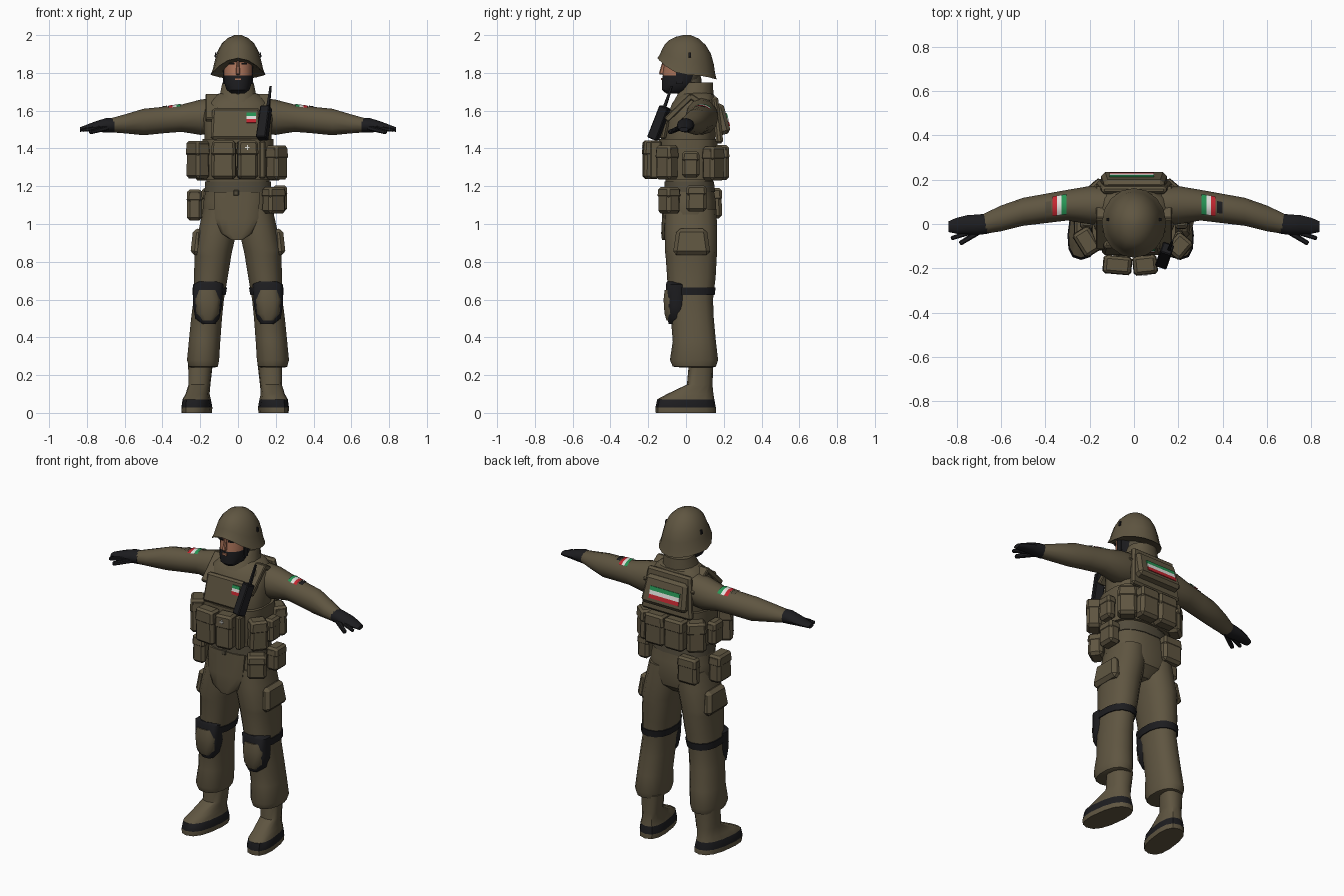
import bpy, bmesh, math
from mathutils import Matrix, Vector, Euler

if "Cube" in bpy.data.objects:
    bpy.data.objects.remove(bpy.data.objects["Cube"])

COLORS = {
    "olive": (0.115, 0.092, 0.053), "dark_olive": (0.085, 0.071, 0.045),
    "black": (0.012, 0.012, 0.014), "skin": (0.40, 0.17, 0.10),
    "white": (0.75, 0.75, 0.72), "red": (0.55, 0.02, 0.03), "green": (0.02, 0.30, 0.09),
}
MATS = {}
for key, c in COLORS.items():
    MATS[key] = bpy.data.materials.new(key)
    MATS[key].diffuse_color = (*c, 1)


def finish(name, bm, mats, smooth=38):
    bmesh.ops.recalc_face_normals(bm, faces=bm.faces[:])
    me = bpy.data.meshes.new(name)
    bm.to_mesh(me)
    bm.free()
    ob = bpy.data.objects.new(name, me)
    bpy.context.collection.objects.link(ob)
    for m in mats:
        me.materials.append(MATS[m])
    bpy.ops.object.select_all(action='DESELECT')
    ob.select_set(True)
    bpy.context.view_layer.objects.active = ob
    bpy.ops.object.shade_smooth_by_angle(angle=math.radians(smooth))
    return ob


def skin(name, rings, mats, closed=True, caps=True, rule=None):
    """Bridge successive point rings; rule(face centre) picks the material."""
    bm = bmesh.new()
    vs = [[bm.verts.new(p) for p in r] for r in rings]
    n = len(vs[0])
    for a, b in zip(vs, vs[1:]):
        for i in range(n if closed else n - 1):
            j = (i + 1) % n
            bm.faces.new((a[i], a[j], b[j], b[i]))
    if caps:
        bm.faces.new(vs[0])
        bm.faces.new(vs[-1])
    if rule:
        for f in bm.faces:
            f.material_index = rule(f.calc_center_median())
    return finish(name, bm, mats)


def sup(a, p):
    c, s = math.cos(a), math.sin(a)
    return (math.copysign(abs(c) ** (2 / p), c), math.copysign(abs(s) ** (2 / p), s))


def column(name, rows, mats, n=12, p=2.5, rule=None, shear=0, dx=0):
    """Upright loft, rows of (z, x0, x1, y0, y1)."""
    rings = []
    for z, x0, x1, y0, y1 in rows:
        ring = []
        for i in range(n):
            u, v = sup(2 * math.pi * (i + .5) / n, p)
            y = (y0 + y1) / 2 + v * (y1 - y0) / 2
            ring.append(((x0 + x1) / 2 + u * abs(x1 - x0) / 2 - shear * y + dx, y, z))
        rings.append(ring)
    return skin(name, rings, mats, rule=rule)


def box(name, loc, size, mat="olive", rot=(0, 0, 0), taper=1.0, bevel=.012, quat=None):
    """Bevelled box; taper scales its top in depth and width."""
    bm = bmesh.new()
    bmesh.ops.create_cube(bm, size=1)
    for v in bm.verts:
        k = taper if v.co.z > 0 else 1
        v.co = Vector((v.co.x * size[0] * k, v.co.y * size[1] * k, v.co.z * size[2]))
    if bevel:
        bmesh.ops.bevel(bm, geom=bm.edges[:], offset=bevel, segments=1, affect='EDGES')
    r = quat.to_matrix() if quat else Euler([math.radians(a) for a in rot]).to_matrix()
    bm.transform(Matrix.Translation(loc) @ r.to_4x4())
    return finish(name, bm, [mat], 25)


def rod(name, a, b, w, d, mat="black", taper=.85, bevel=.005):
    a, b = Vector(a), Vector(b)
    return box(name, (a + b) / 2, (w, d, (b - a).length), mat, taper=taper, bevel=bevel,
               quat=(b - a).to_track_quat('Z', 'Y'))


def pouch(name, x, y, z, w, d, h, turn=0):
    """Pouch facing -y before turning, with a lid flap."""
    box(name, (x, y, z), (w, d, h), rot=(0, 0, turn), taper=.95, bevel=.016)
    box(name + "_lid", (x, y, z + h * .3), (w * 1.02, d * 1.06, h * .4),
        rot=(0, 0, turn), taper=.9, bevel=.012)


def flag(name, loc, w, h, rot):
    """Three flat stripes, green on top."""
    r = Euler([math.radians(a) for a in rot]).to_matrix()
    for k, m in ((1, "green"), (0, "white"), (-1, "red")):
        box(f"{name}_{m}", Vector(loc) + r @ Vector((0, 0, k * h / 3)), (w, .006, h / 3), m,
            rot=rot, bevel=0)


# torso, belt and vest
column("jacket", [(.92, -.07, .07, -.06, .1), (.97, -.17, .17, -.105, .155),
                  (1.03, -.195, .195, -.115, .165), (1.12, -.185, .185, -.115, .16),
                  (1.2, -.17, .17, -.11, .145), (1.3, -.17, .17, -.115, .145),
                  (1.45, -.18, .18, -.12, .155), (1.56, -.185, .185, -.105, .17),
                  (1.64, -.17, .17, -.075, .165), (1.685, -.12, .12, -.03, .15),
                  (1.7, -.07, .07, -.01, .12)], ["olive"], 16)
column("belt", [(1.17, -.18, .18, -.118, .156), (1.225, -.176, .176, -.116, .15)],
       ["dark_olive"], 16)
box("buckle", (-.01, -.12, 1.165), (.03, .014, .03), "dark_olive", bevel=.004)
column("vest_band", [(1.235, -.185, .185, -.135, .16), (1.34, -.19, .19, -.15, .165),
                     (1.45, -.19, .19, -.145, .17)], ["olive"], 16, 3)
box("chest_panel", (-.01, -.108, 1.53), (.27, .035, .17), rot=(-12, 0, 0), taper=.93)
flag("chest_flag", (.07, -.121, 1.563), .05, .055, (-12, 0, 0))
box("back_panel", (0, .165, 1.55), (.34, .04, .25), rot=(6, 0, 0), taper=.85)
for s in (1, -1):
    rod("shoulder_strap_front", (s * .137, -.105, 1.55), (s * .137, .03, 1.68), .07, .03, "olive", 1)
    rod("shoulder_strap_back", (s * .137, .165, 1.58), (s * .137, .02, 1.68), .07, .03, "olive", 1)

# groin flap
column("groin_flap", [(.915, -.035, .025, -.128, -.09), (.95, -.09, .075, -.132, -.08),
                      (1.03, -.125, .11, -.128, -.07), (1.17, -.13, .12, -.122, -.06)],
       ["olive"], 12, 3)

# pouches round the vest
pouch("front_pouch_a", -.075, -.185, 1.34, .13, .08, .205, -5)
pouch("front_pouch_b", .05, -.185, 1.34, .11, .085, .205, 6)
pouch("angled_pouch_a", -.212, -.08, 1.34, .125, .085, .2, -58)
pouch("angled_pouch_b", .205, -.1, 1.325, .105, .085, .18, 50)
for s in (1, -1):
    pouch("side_pouch", s * .213, .025, 1.315, .095, .06, .14, s * 90)
    pouch("rear_pouch", s * .17, .145, 1.32, .11, .08, .18, s * 140)
    pouch("back_pouch", s * .065, .188, 1.325, .13, .08, .185, 180)
box("radio_holder", (.128, -.16, 1.34), (.035, .06, .2), bevel=.008)
# small cross badge on a front pouch
box("badge_bar", (.05, -.2295, 1.405), (.024, .006, .006), "white", bevel=0)
box("badge_post", (.05, -.2295, 1.405), (.006, .006, .024), "white", bevel=0)

# back pack with flag
box("back_pack", (0, .185, 1.555), (.3, .07, .165), rot=(14, 0, 0), taper=.9, bevel=.018)
flag("pack_flag", (-.01, .222, 1.552), .2, .07, (14, 0, 0))

# hip pouches
pouch("hip_pouch_a", -.23, -.0, 1.1, .13, .08, .165, -90)
pouch("hip_pouch_b", .19, -.09, 1.125, .11, .085, .14, 35)
pouch("hip_pouch_c", .222, .055, 1.135, .11, .075, .14, 90)
pouch("hip_pouch_d", -.13, .16, 1.11, .13, .06, .16, 180)

# radio
rod("radio", (.127, -.175, 1.45), (.15, -.11, 1.62), .055, .055, taper=.95)
rod("antenna", (.157, -.12, 1.6), (.173, -.075, 1.73), .016, .016, taper=.6, bevel=0)

# collar, neck, head
column("neck", [(1.64, -.06, .06, -.045, .09), (1.78, -.06, .06, -.045, .08)], ["dark_olive"], 10, 2)
column("collar", [(1.63, -.115, .115, -.08, .15), (1.69, -.098, .098, -.045, .148),
                  (1.75, -.085, .085, -.005, .145), (1.75, -.07, .07, .005, .13)], ["olive"], 12, 2.2)
column("head", [(1.69, -.035, .035, -.105, -.03), (1.71, -.062, .062, -.128, .03),
                (1.745, -.073, .073, -.13, .06), (1.785, -.077, .077, -.125, .08),
                (1.84, -.079, .079, -.118, .09), (1.92, -.079, .079, -.11, .1)],
       ["black", "skin", "dark_olive"], 16, 2.2,
       rule=lambda c: 2 if c.y > .03 else int(c.z > 1.766 and c.y < -.035))
rod("nose", (0, -.122, 1.79), (0, -.112, 1.865), .024, .045, "skin", .5)
box("mouth", (0, -.129, 1.768), (.03, .008, .012), "skin", bevel=0)
for s in (1, -1):
    box("eye", (s * .033, -.116, 1.848), (.03, .009, .009), "black", rot=(0, 0, s * 14), bevel=0)
    box("chin_strap", (s * .076, -.035, 1.79), (.009, .035, .1), "black", bevel=0)
    box("helmet_rivet", (s * .119, .02, 1.895), (.008, .012, .025), "black", rot=(0, s * -8, 0), bevel=0)

# helmet: the rim rises at the front and drops at the back
rings = []
for h, r in ((.03, .93), (0, 1), (.14, .92), (.35, .85), (.58, .755), (.78, .6), (.92, .39), (1, .13)):
    ring = []
    for i in range(16):
        a = 2 * math.pi * i / 16
        f = -math.sin(a)
        rim = 1.79 + (.088 * f ** 2 if f > 0 else -.025 * f * f)
        back = 1 + .07 * max(0, -f) * math.sin(math.pi * h)
        ring.append((.145 * r * math.cos(a), .005 + .157 * r * back * math.sin(a), rim + (2 - rim) * h))
    rings.append(ring)
skin("helmet", rings, ["olive"])

ARM = [(.11, .08, 1.575, .085, .095), (.2, .085, 1.565, .086, .093), (.3, .085, 1.56, .069, .072),
       (.4, .07, 1.55, .066, .07), (.5, .055, 1.54, .063, .07), (.6, .025, 1.53, .058, .05),
       (.68, 0, 1.522, .045, .036)]


def arm_at(x):
    for a, b in zip(ARM, ARM[1:]):
        if a[0] <= x <= b[0]:
            t = (x - a[0]) / (b[0] - a[0])
            return [p + (q - p) * t for p, q in zip(a, b)]


def arm_ring(row, s, angles, grow=0):
    x, y, z, ry, rz = row
    return [(s * x, y + (ry + grow) * math.cos(a), z + (rz + grow) * math.sin(a)) for a in angles]


def patch(name, s, x0, x1, a0, a1, mat):
    ang = [math.radians(a0 + (a1 - a0) * i / 6) for i in range(7)]
    skin(name, [arm_ring(arm_at(x), s, ang, .004) for x in (x0, x1)], [mat], closed=False, caps=False)


for s in (1, -1):
    # sleeves, sleeve flags
    full = [2 * math.pi * i / 12 for i in range(12)]
    skin("sleeve", [arm_ring(r, s, full) for r in ARM], ["olive"])
    for i, m in enumerate(("green", "white", "red")):
        patch("sleeve_flag_" + m, s, .305 + .021 * i, .326 + .021 * i, 46, 124, m)
    patch("sleeve_tab", s, .375, .4, 65, 110, "black" if s > 0 else "dark_olive")
    # gloves
    glove = [(.655, .003, 1.523, .046, .038), (.7, -.003, 1.522, .046, .038),
             (.75, -.003, 1.517, .043, .028), (.8, -.008, 1.508, .036, .018),
             (.837, -.012, 1.5, .024, .012)]
    skin("glove", [arm_ring(r, s, full) for r in glove], ["black"])
    rod("index_finger", (s * .73, -.035, 1.51), (s * .825, -.065, 1.497), .022, .022)
    rod("thumb", (s * .69, -.03, 1.51), (s * .785, -.088, 1.485), .025, .025)

    # trousers
    def side(rows):
        return [(z, s * a, s * b, c, d) for z, a, b, c, d in rows]
    column("trouser_leg", side([(1.08, .0, .185, -.11, .16), (.98, .0, .208, -.113, .165),
                                (.86, .028, .236, -.112, .165), (.83, .034, .232, -.108, .163),
                                (.72, .052, .235, -.1, .157),
                                (.6, .073, .237, -.095, .143), (.5, .083, .25, -.08, .147),
                                (.38, .092, .262, -.07, .158), (.28, .098, .272, -.085, .17),
                                (.245, .105, .262, -.07, .158), (.24, .125, .25, -.02, .14)]),
           ["olive"], 14, 2.3)
    box("cargo_pocket", (s * .218, .03, .905), (.06, .2, .14), rot=(0, s * -4, 0), taper=.8, bevel=.02)
    # knee straps and pads
    column("knee_strap", side([(.625, .063, .243, -.101, .152), (.665, .056, .243, -.103, .157)]),
           ["black"], 14, 2.3)
    column("knee_pad_rim", side([(.47, .12, .19, -.092, -.02), (.5, .097, .228, -.1, .0),
                                 (.57, .082, .24, -.106, .01), (.68, .075, .24, -.108, .01),
                                 (.695, .1, .21, -.102, -.02)]), ["black"], 12, 2.6)
    column("knee_pad", side([(.49, .125, .195, -.104, -.03), (.525, .1, .222, -.115, -.025),
                             (.6, .093, .228, -.12, -.025), (.65, .108, .215, -.114, -.03)]),
           ["olive"], 12, 2.6)
    # boots with toes turned out
    column("boot", side([(0, .128, .278, -.16, .158), (.028, .125, .28, -.162, .158),
                         (.072, .133, .274, -.152, .15), (.1, .142, .262, -.1, .145),
                         (.15, .142, .255, .005, .14), (.26, .13, .258, .015, .145)]),
           ["olive", "black"], 14, 2.5, shear=s * .13, dx=-.015,
           rule=lambda c: int(.028 < c.z < .072))

for m in bpy.data.materials:
    if m.users and not m.is_grease_pencil:
        m.use_nodes = True
        m.node_tree.nodes["Principled BSDF"].inputs["Base Color"].default_value = m.diffuse_color
